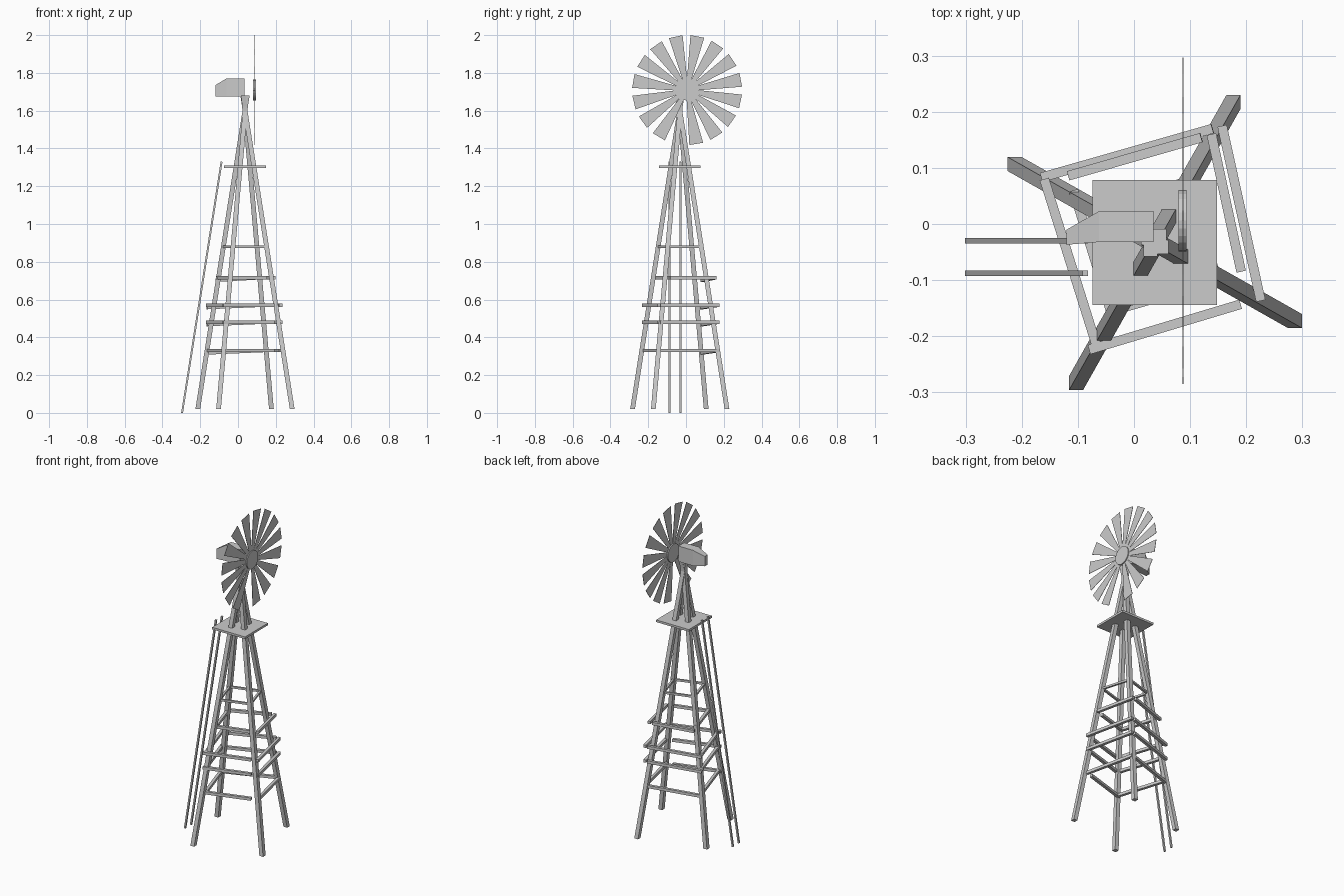
import bpy
from math import pi, sin, cos, radians
from mathutils import Vector, Matrix

if "Cube" in bpy.data.objects:
    bpy.data.objects.remove(bpy.data.objects["Cube"])

AX, AY = 0.037, -0.033        # tower axis


def mesh(name, verts, faces):
    me = bpy.data.meshes.new(name)
    me.from_pydata([tuple(v) for v in verts], [], faces)
    me.update()
    ob = bpy.data.objects.new(name, me)
    bpy.context.collection.objects.link(ob)
    return ob


def loft(name, low, high):
    """Closed solid between two matching loops (low is counter-clockwise seen from high)."""
    n = len(low)
    faces = [tuple(reversed(range(n))), tuple(range(n, 2 * n))]
    faces += [(i, (i + 1) % n, n + (i + 1) % n, n + i) for i in range(n)]
    return mesh(name, list(low) + list(high), faces)


def square(c, h):
    x, y, z = c
    return [(x - h, y - h, z), (x + h, y - h, z), (x + h, y + h, z), (x - h, y + h, z)]


def beam(name, a, b, w):
    """Square bar from a to b."""
    a, b = Vector(a), Vector(b)
    d = (b - a).normalized()
    up = Vector((0, 0, 1)) if abs(d.z) < 0.8 else Vector((0, 1, 0))
    s = up.cross(d).normalized() * w / 2
    t = d.cross(s)
    ring = [-s - t, s - t, s + t, -s + t]
    return loft(name, [a + r for r in ring], [b + r for r in ring])


def turned(x, y, k):
    """Point offset from the tower axis, turned k quarter turns clockwise."""
    for _ in range(k):
        x, y = y, -x
    return x + AX, y + AY


# Legs: leaning square posts that just cross at the top
for k in range(4):
    foot, top = turned(-0.25, 0.14, k), turned(0.012, -0.008, k)
    loft(f"leg_{k}", square((*foot, 0.02), 0.0125), square((*top, 1.68), 0.0125))

# Cross struts: ends in plan for the rear, right, front and left side of each ring
wide = [((-0.165, 0.083), (0.14, 0.170)), ((0.157, 0.175), (0.226, -0.137)),
        ((-0.08, -0.224), (0.19, -0.143)), ((-0.16, 0.08), (-0.065, -0.222))]
middle = [((-0.117, 0.086), (0.12, 0.154)), ((0.138, 0.16), (0.191, -0.085)),
          ((-0.04, -0.155), (0.15, -0.10)), ((-0.108, 0.06), (-0.04, -0.16))]
corners = [turned(-0.112, 0.06, k) for k in range(4)]
narrow = [(corners[k], corners[(k + 1) % 4]) for k in range(4)]
for lvl, (z, ring) in enumerate([(0.33, wide), (0.48, wide), (0.57, wide),
                                 (0.715, middle), (0.88, narrow)]):
    for side, (a, b) in zip(("rear", "right", "front", "left"), ring):
        sag = 0.013 if side == "rear" and lvl < 4 else 0
        beam(f"{side}_strut_{lvl}", (*a, z - sag), (*b, z), 0.017 if lvl < 4 else 0.012)

# Platform
loft("platform", square((AX, AY, 1.296), 0.111), square((AX, AY, 1.309), 0.111))

# Ladder rails
for i, y in enumerate((-0.03, -0.088)):
    beam(f"ladder_rail_{i}", (-0.296, y, 0.0), (-0.087, y, 1.33), 0.01)

# Gearbox housing: tapered tail to square front
low, mid, high = 1.675, 1.735, 1.77
sections = [(-0.12, -0.037, -0.01, mid), (-0.062, -0.032, 0.023, high), (0.035, -0.032, 0.023, high)]
verts = []
for x, y0, y1, zt in sections:
    verts += [(x, y0, low), (x, y1, low), (x, y1, zt), (x, y0, zt)]
faces = [(3, 2, 1, 0), (8, 9, 10, 11)]
for s in (0, 4):
    faces += [(s + i, s + (i + 1) % 4, s + 4 + (i + 1) % 4, s + 4 + i) for i in range(4)]
mesh("gearbox_housing", verts, faces)

# Wheel: fifteen thin tapered blades, with one gap low on the left
C = Vector((0.087, 0.006, 1.709))
for i in range(-7, 8):
    rot = Matrix.Rotation(-radians(10.8 + 22.8 * i), 3, 'X')
    prof = [(-0.011, 0.05), (0.011, 0.05), (0.037, 0.289), (-0.037, 0.289)]
    back = [C + rot @ Vector((-0.001, y, z)) for y, z in prof]
    front = [C + rot @ Vector((0.001, y, z)) for y, z in prof]
    loft(f"blade_{i + 7}", back, front)

# Hub disc
ring = [(0.055 * cos(a), 0.055 * sin(a)) for a in (2 * pi * i / 24 for i in range(24))]
loft("wheel_hub", [(0.079, C.y + y, C.z + z) for y, z in ring],
     [(0.094, C.y + y, C.z + z) for y, z in ring])
